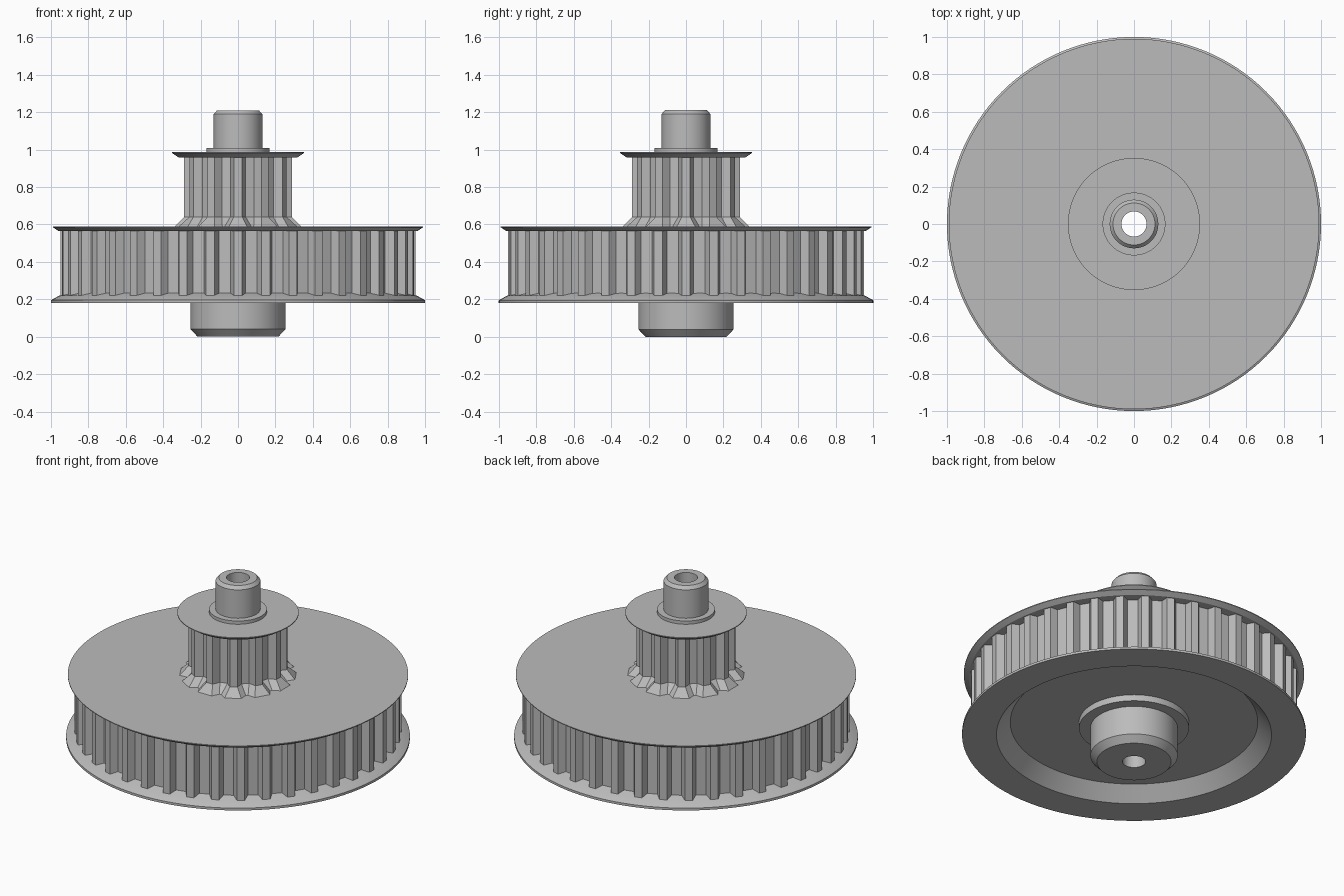
import bpy
from math import sin, cos, pi, radians

cube = bpy.data.objects.get("Cube")
if cube:
    bpy.data.objects.remove(cube)

grey = bpy.data.materials.new("machined grey")
grey.use_nodes = True
GREY = (0.5, 0.5, 0.5, 1)
grey.diffuse_color = GREY
grey.node_tree.nodes["Principled BSDF"].inputs["Base Color"].default_value = GREY

BORE = 0.067


def loft(name, rings, smooth=True):
    """Join closed rings of points into one solid ring-shaped part."""
    n, m = len(rings[0]), len(rings)
    verts = [p for ring in rings for p in ring]
    faces = []
    for i in range(m):
        a, b = i * n, (i + 1) % m * n
        for j in range(n):
            k = (j + 1) % n
            faces.append((a + j, a + k, b + k, b + j))
    mesh = bpy.data.meshes.new(name)
    mesh.from_pydata(verts, [], faces)
    mesh.materials.append(grey)
    obj = bpy.data.objects.new(name, mesh)
    bpy.context.collection.objects.link(obj)
    if smooth:
        bpy.ops.object.select_all(action="DESELECT")
        obj.select_set(True)
        bpy.context.view_layer.objects.active = obj
        bpy.ops.object.shade_smooth_by_angle(angle=radians(25))
    return obj


def lathe(name, profile, steps=128):
    """Turn a closed (radius, height) outline, given outside upwards."""
    angles = [2 * pi * i / steps for i in range(steps)]
    return loft(name, [[(r * cos(a), r * sin(a), z) for a in angles]
                       for r, z in profile])


def toothed_ring(name, teeth, rows):
    """Rows are (height, tip radius, tip half-angle, root radius, root half-angle)."""
    rings = []
    for z, tip, tip_half, root, root_half in rows:
        ring = []
        for i in range(teeth):
            mid = 2 * pi * i / teeth
            for r, off in ((root, -root_half), (tip, -tip_half),
                           (tip, tip_half), (root, root_half)):
                a = mid + radians(off)
                ring.append((r * cos(a), r * sin(a), z))
        rings.append(ring)
    return loft(name, rings, smooth=False)


# Lower hub with chamfered foot
lathe("lower_hub", [(BORE, 0), (0.216, 0), (0.254, 0.04), (0.254, 0.23), (BORE, 0.23)])
lathe("hub_collar", [(BORE, 0.225), (0.32, 0.225), (0.32, 0.28), (BORE, 0.28)])

# Large pulley: web, recessed rim with flange, toothed ring and top flange
lathe("large_web", [(BORE, 0.265), (0.84, 0.265), (0.84, 0.57), (BORE, 0.57)])
lathe("large_bottom_flange", [(0.80, 0.18), (1.0, 0.18), (1.0, 0.195), (0.955, 0.22),
                              (0.72, 0.28), (0.72, 0.265)])
toothed_ring("large_teeth", 40, [
    (0.21, 0.95, 1.35, 0.905, 2.6), (0.575, 0.95, 1.35, 0.905, 2.6),
    (0.575, 0.8, 1.35, 0.8, 2.6), (0.21, 0.8, 1.35, 0.8, 2.6)])
lathe("large_top_flange", [(BORE, 0.565), (0.96, 0.565), (0.99, 0.585),
                           (0.99, 0.59), (BORE, 0.59)])

# Small pulley: teeth flaring out at the foot, and top flange
toothed_ring("small_teeth", 12, [
    (0.585, 0.345, 8.5, 0.305, 14), (0.64, 0.289, 4.4, 0.245, 9.7),
    (0.97, 0.289, 4.4, 0.245, 9.7), (0.97, 0.1, 4.4, 0.1, 9.7),
    (0.585, 0.1, 8.5, 0.1, 14)])
lathe("small_top_flange", [(BORE, 0.957), (0.315, 0.957), (0.353, 0.982),
                           (0.353, 0.987), (BORE, 0.987)])

# Washer and chamfered upper shaft
lathe("washer", [(BORE, 0.98), (0.168, 0.98), (0.168, 1.008), (BORE, 1.008)])
lathe("upper_shaft", [(BORE, 0.56), (0.13, 0.56), (0.13, 1.19), (0.112, 1.21),
                      (BORE, 1.21)])
